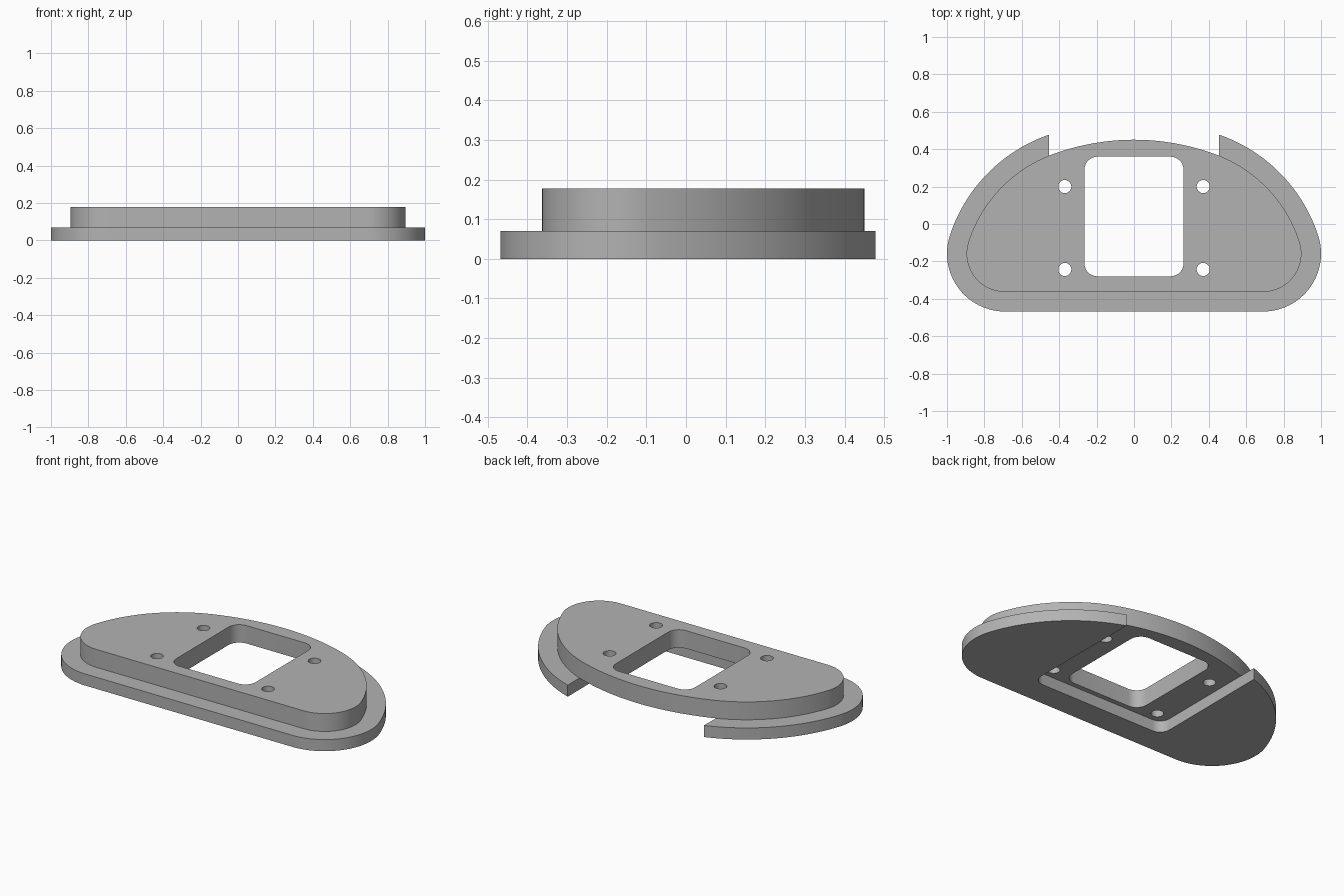
import bpy, bmesh
from math import sin, cos, acos, radians, pi

cube = bpy.data.objects.get("Cube")
if cube:
    bpy.data.objects.remove(cube, do_unlink=True)

grey = bpy.data.materials.new("plain grey")
grey.use_nodes = True
colour = (0.45, 0.45, 0.45, 1)
grey.diffuse_color = colour
grey.node_tree.nodes["Principled BSDF"].inputs["Base Color"].default_value = colour

BASE_TOP, PLATE_TOP = 0.07, 0.178
RIM = 0.105            # how far the base reaches past the raised plate
CHANNEL = 0.457        # half width of the open channel under the plate
TOP_R, SIDE_R, END_R = 1.377, 0.848, 0.31


def arc(cx, cy, r, a0, a1, n):
    """Points on an arc, angles in radians."""
    return [(cx + r * cos(a0 + (a1 - a0) * i / n),
             cy + r * sin(a0 + (a1 - a0) * i / n)) for i in range(n + 1)]


def half_outline(inset, start):
    """Right half of the rounded outline, from the back round to the front."""
    a, b = radians(70), radians(18)
    ex, ey = 0.69, -0.158
    sx, sy = ex - (SIDE_R - END_R) * cos(b), ey - (SIDE_R - END_R) * sin(b)
    tx, ty = sx - (TOP_R - SIDE_R) * cos(a), sy - (TOP_R - SIDE_R) * sin(a)
    pts = arc(tx, ty, TOP_R - inset, start, a, 10)
    pts += arc(sx, sy, SIDE_R - inset, a, b, 24)[1:]
    pts += arc(ex, ey, END_R - inset, b, -pi / 2, 32)[1:]
    return pts


def mirrored(pts):
    """Close a half outline by mirroring it across x = 0."""
    return pts + [(-x, y) for x, y in reversed(pts) if abs(x) > 0.001]


def rounded_rect(x, y0, y1, r):
    right = arc(x - r, y1 - r, r, pi / 2, 0, 8) + arc(x - r, y0 + r, r, 0, -pi / 2, 8)
    return mirrored(right)


def slab(name, loops, z0, z1):
    """Fill the loops (first outer, then holes) and extrude them upward."""
    bm = bmesh.new()
    for loop in loops:
        vs = [bm.verts.new((x, y, z0)) for x, y in loop]
        for i, v in enumerate(vs):
            bm.edges.new((vs[i - 1], v))
    bmesh.ops.triangle_fill(bm, edges=bm.edges[:], use_beauty=True, use_dissolve=False)
    new = bmesh.ops.extrude_face_region(bm, geom=bm.faces[:])["geom"]
    top = [v for v in new if isinstance(v, bmesh.types.BMVert)]
    bmesh.ops.translate(bm, verts=top, vec=(0, 0, z1 - z0))
    bmesh.ops.recalc_face_normals(bm, faces=bm.faces[:])
    mesh = bpy.data.meshes.new(name)
    bm.to_mesh(mesh)
    bm.free()
    obj = bpy.data.objects.new(name, mesh)
    bpy.context.collection.objects.link(obj)
    mesh.materials.append(grey)
    bpy.ops.object.select_all(action='DESELECT')
    obj.select_set(True)
    bpy.context.view_layer.objects.active = obj
    bpy.ops.object.shade_smooth_by_angle(angle=radians(30))
    return obj


# Base rim: wide outline with a channel that is open at the back
r = 0.065
channel_corner = arc(CHANNEL - r, -0.31 + r, r, -pi / 2, 0, 8)
half_base = channel_corner + half_outline(0, acos(CHANNEL / TOP_R))
slab("base_rim", [mirrored(half_base)], 0, BASE_TOP)

# Raised plate: narrower outline with a window and four screw holes
window = rounded_rect(0.265, -0.28, 0.36, 0.07)
holes = [arc(x, y, 0.035, 0, 2 * pi, 24)[:-1] for x in (-0.37, 0.37) for y in (-0.243, 0.2)]
slab("raised_plate", [mirrored(half_outline(RIM, pi / 2)), window] + holes, BASE_TOP, PLATE_TOP)
